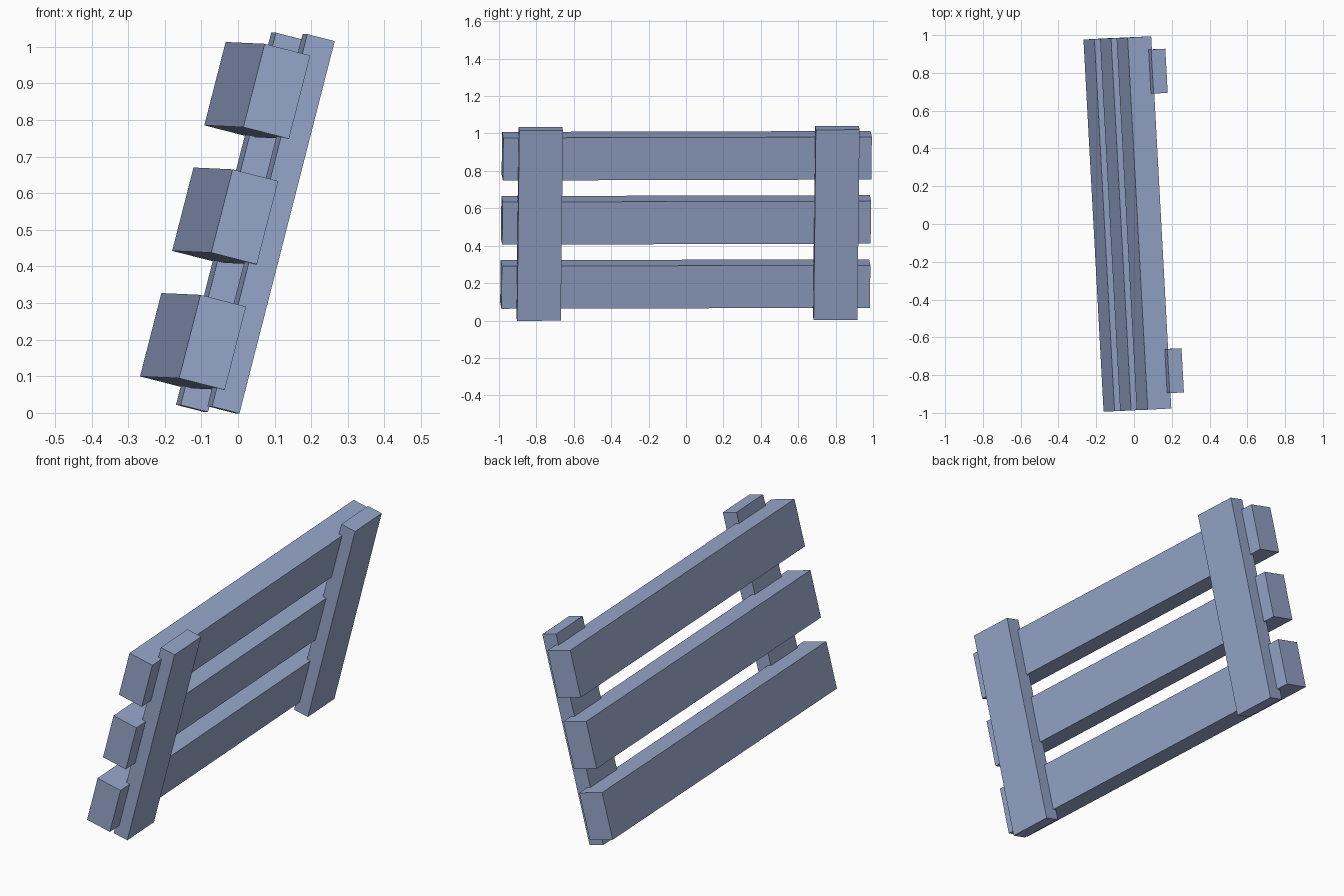
import bpy
from mathutils import Vector, Matrix

if "Cube" in bpy.data.objects:
    bpy.data.objects.remove(bpy.data.objects["Cube"])

mat = bpy.data.materials.new("blue grey paint")
mat.diffuse_color = (0.31, 0.39, 0.60, 1)
mat.use_nodes = True
mat.node_tree.nodes["Principled BSDF"].inputs["Base Color"].default_value = mat.diffuse_color

# Tilted frame of the fence: b along the rails, c up the posts, a through the thickness
b = Vector((-0.054, 0.9985, 0.0025)).normalized()
c = Vector((0.248, 0.010, 0.969))
a = b.cross(c).normalized()
c = a.cross(b)
frame = Matrix((a, b, c)).transposed().to_4x4()
frame.translation = (-0.035, 0, 0.538)


def board(name, centre, size):
    bpy.ops.mesh.primitive_cube_add(size=1)
    ob = bpy.context.object
    ob.name = name
    ob.data.transform(Matrix.Translation(centre) @ Matrix.Diagonal((*size, 1)))
    ob.matrix_world = frame
    ob.data.materials.append(mat)


# Three horizontal rails
for name, h in (("bottom", -0.354), ("middle", 0), ("top", 0.354)):
    board(name + "_rail", (0, 0, h), (0.129, 1.973, 0.235))

# Two posts, slightly sunk into the rails
for name, y in (("near", -0.788), ("far", 0.800)):
    board(name + "_post", (0.085, y, 0.002), (0.0775, 0.234, 1.05))
